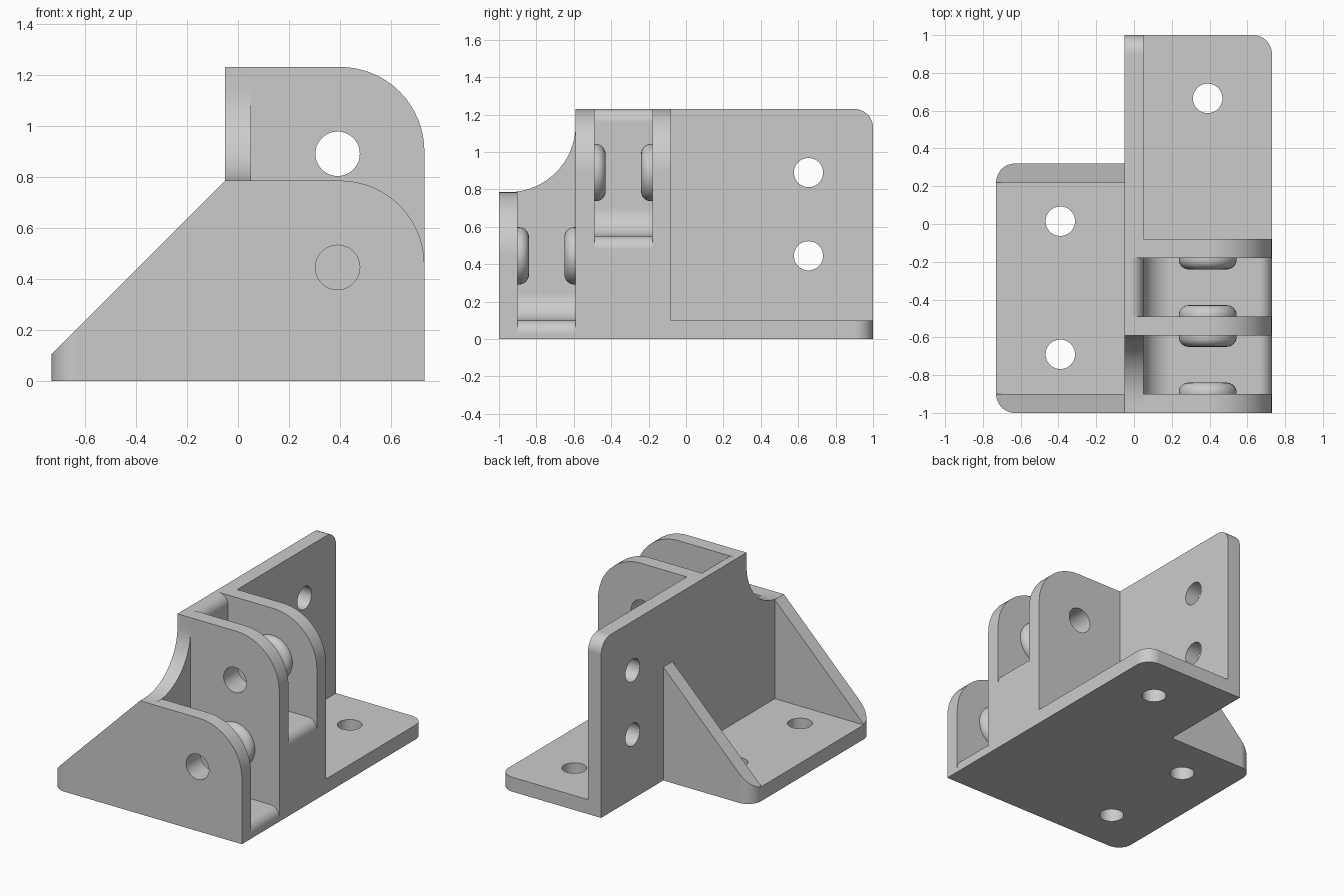
import bpy, bmesh, math
from mathutils import Vector, Matrix

cube = bpy.data.objects.get("Cube")
if cube:
    bpy.data.objects.remove(cube, do_unlink=True)

grey = bpy.data.materials.new("light_grey")
grey.use_nodes = True
GREY = (0.6, 0.6, 0.6, 1)
grey.diffuse_color = GREY
grey.node_tree.nodes["Principled BSDF"].inputs["Base Color"].default_value = GREY

W = 0.73        # half width
T = 0.05        # half wall thickness
TOP, LOW = 1.23, 0.785
PIN_X, PIN_R = 0.39, 0.087


def outline(corners, steps=16):
    """Polygon whose corners (a, b, radius) are rounded."""
    pts = []
    n = len(corners)
    for i, c in enumerate(corners):
        p = Vector(c[:2])
        if len(c) == 2:
            pts.append(p)
            continue
        u = (Vector(corners[i - 1][:2]) - p).normalized()
        v = (Vector(corners[(i + 1) % n][:2]) - p).normalized()
        half = u.angle(v) / 2
        centre = p + (u + v).normalized() * c[2] / math.sin(half)
        start = p + u * c[2] / math.tan(half) - centre
        turn = math.pi - 2 * half
        if u.x * v.y - u.y * v.x > 0:
            turn = -turn
        for k in range(steps + 1):
            pts.append(centre + Matrix.Rotation(turn * k / steps, 2) @ start)
    return [p for i, p in enumerate(pts) if (p - pts[i - 1]).length > 1e-4]


def finish(name, bm):
    bmesh.ops.recalc_face_normals(bm, faces=bm.faces)
    me = bpy.data.meshes.new(name)
    bm.to_mesh(me)
    bm.free()
    me.materials.append(grey)
    ob = bpy.data.objects.new(name, me)
    bpy.context.collection.objects.link(ob)
    return ob


def prism(name, axis, corners, lo, hi):
    """Extrude an outline along an axis from lo to hi."""
    place = {"X": lambda a, b, h: (h, a, b),
             "Y": lambda a, b, h: (a, h, b),
             "Z": lambda a, b, h: (a, b, h)}[axis]
    bm = bmesh.new()
    pts = outline(corners)
    ends = [[bm.verts.new(place(p.x, p.y, h)) for p in pts] for h in (lo, hi)]
    for ring in ends:
        bm.faces.new(ring)
    for i in range(len(pts)):
        bm.faces.new((ends[0][i - 1], ends[0][i], ends[1][i], ends[1][i - 1]))
    return finish(name, bm)


def hole(axis, a, b, r, lo, hi):
    """Round cutter."""
    ring = [(a + r * math.cos(t * math.tau / 48), b + r * math.sin(t * math.tau / 48))
            for t in range(48)]
    return prism("hole_cutter", axis, ring, lo, hi)


def combine(target, other, operation):
    mod = target.modifiers.new("combine", "BOOLEAN")
    mod.operation, mod.solver, mod.object = operation, "EXACT", other
    bpy.context.view_layer.objects.active = target
    bpy.ops.object.modifier_apply(modifier=mod.name)
    bpy.data.objects.remove(other, do_unlink=True)


def smooth(ob):
    bpy.ops.object.select_all(action="DESELECT")
    ob.select_set(True)
    bpy.context.view_layer.objects.active = ob
    bpy.ops.object.shade_smooth_by_angle(angle=math.radians(30))
    mod = ob.modifiers.new("flat_faces", "WEIGHTED_NORMAL")
    mod.keep_sharp = True
    mod.weight = 100


# Upright wall with a scooped front corner
body = prism("hinge_bracket", "X", [(-1, 0), (1, 0), (1, TOP, 0.1), (-0.59, TOP),
                                    (-0.59, LOW, 0.36), (-1, LOW)], -T, T)

# Base flanges
def wing(height):
    return prism("side_flange", "Z", [(0, -1), (0, 0.32), (-W, 0.32, 0.1), (-W, -1, 0.1)],
                 0, height)

combine(body, wing(0.1), "UNION")
combine(body, prism("rear_flange", "Z", [(0, -0.3), (W, -0.3), (W, 1, 0.1), (0, 1)], 0, 0.1),
        "UNION")

# Sloping gussets, trimmed to the flange corners
for y in (-1, 0.22):
    gusset = prism("gusset", "Y", [(-W, 0), (0, 0), (0, LOW), (-T, LOW), (-W, 0.105)], y, y + 0.1)
    combine(gusset, wing(1), "INTERSECT")
    combine(body, gusset, "UNION")

# Rounded lug blocks, low at the front and high behind
for y0, y1, top in ((-1, -0.55, LOW), (-0.59, -0.08, TOP)):
    combine(body, prism("lug_block", "Y", [(0, 0), (W, 0), (W, top, 0.33), (0, top)], y0, y1),
            "UNION")

# Slots between the lugs
def slot(floor, y0, y1, head):
    tail = [(T, floor, 0.15), (W, floor, 0.07), (W, floor - 0.07),
            (1, floor - 0.07), (1, 1.5)]
    combine(body, prism("slot_cutter", "Y", head + tail, y0, y1), "DIFFERENCE")

slot(0.1, -0.9, -0.59, [(T, 1.5)])
slot(0.55, -0.49, -0.18, [(-0.02, 1.5), (-0.02, TOP), (T, TOP, 0.07)])

# Pin holes and screw holes
for cutter in (("Y", PIN_X, 0.445, PIN_R, -1.1, -0.7), ("Y", PIN_X, 0.89, PIN_R, -0.7, 0),
               ("Z", -0.39, 0.015, 0.078, -1, 1), ("Z", -0.39, -0.69, 0.078, -1, 1),
               ("Z", PIN_X, 0.665, 0.078, -1, 1),
               ("X", 0.655, 0.89, 0.078, -1, 1), ("X", 0.655, 0.445, 0.078, -1, 1)):
    combine(body, hole(*cutter), "DIFFERENCE")
smooth(body)


# Rounded bosses around the pin holes
def boss(name, y, z, side):
    bm = bmesh.new()
    pts = outline([(PIN_R, 0), (PIN_R, 0.06), (0.153, 0.06, 0.052), (0.153, 0)], 10)
    verts = [bm.verts.new((PIN_X + p.x, y + side * p.y, z)) for p in pts]
    edges = [bm.edges.new((verts[i - 1], verts[i])) for i in range(len(verts))]
    bmesh.ops.spin(bm, geom=verts + edges, cent=(PIN_X, y, z), axis=(0, 1, 0),
                   angle=math.tau, steps=48)
    bmesh.ops.remove_doubles(bm, verts=bm.verts, dist=1e-4)
    smooth(finish(name, bm))

boss("front_boss_outer", -0.9, 0.445, 1)
boss("front_boss_inner", -0.59, 0.445, -1)
boss("rear_boss_outer", -0.49, 0.89, 1)
boss("rear_boss_inner", -0.18, 0.89, -1)
